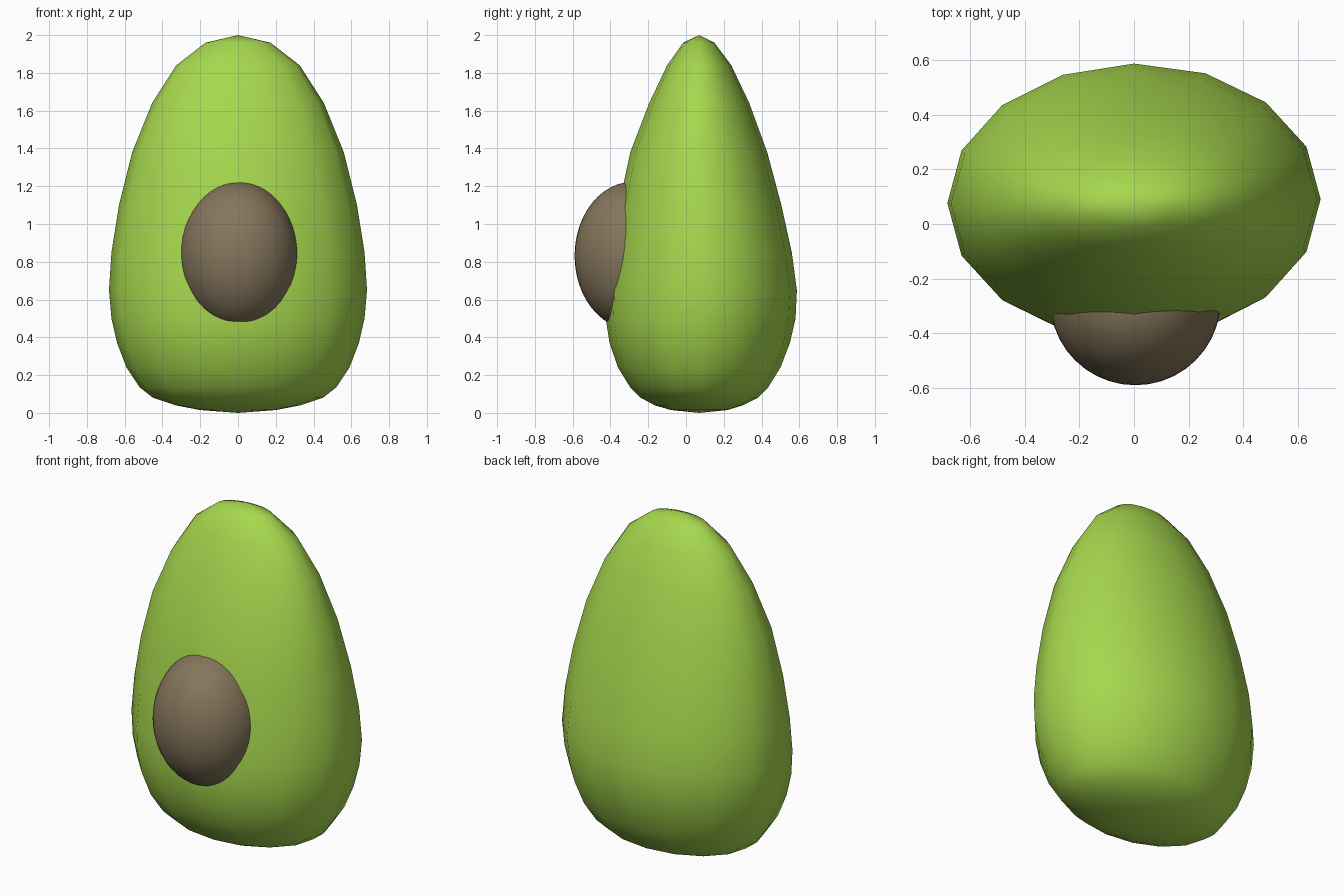
import bpy, bmesh, math

if "Cube" in bpy.data.objects:
    bpy.data.objects.remove(bpy.data.objects["Cube"])

SEGMENTS = 16


def material(name, colour):
    m = bpy.data.materials.new(name)
    m.diffuse_color = colour
    m.use_nodes = True
    m.node_tree.nodes["Principled BSDF"].inputs["Base Color"].default_value = m.diffuse_color
    return m


def finish(bm, name, mat):
    bmesh.ops.recalc_face_normals(bm, faces=bm.faces)
    mesh = bpy.data.meshes.new(name)
    bm.to_mesh(mesh)
    bm.free()
    for p in mesh.polygons:
        p.use_smooth = True
    mesh.materials.append(mat)
    ob = bpy.data.objects.new(name, mesh)
    bpy.context.collection.objects.link(ob)
    return ob


# Fruit body: stacked elliptical rings (z, half width, front y, back y)
rings = [
    (0.015, 0.20, -0.08, 0.22), (0.04, 0.33, -0.165, 0.30),
    (0.08, 0.45, -0.24, 0.38), (0.135, 0.52, -0.295, 0.435),
    (0.24, 0.59, -0.36, 0.50), (0.37, 0.64, -0.405, 0.55),
    (0.50, 0.67, -0.425, 0.58), (0.65, 0.683, -0.42, 0.587),
    (0.85, 0.67, -0.395, 0.56), (1.10, 0.63, -0.355, 0.505),
    (1.38, 0.56, -0.295, 0.43), (1.64, 0.455, -0.195, 0.335),
    (1.84, 0.327, -0.10, 0.24), (1.96, 0.172, -0.015, 0.15),
]
bm = bmesh.new()
loops = []
for z, half, front, back in rings:
    cy, ry = (front + back) / 2, (back - front) / 2
    loop = []
    for i in range(SEGMENTS):
        a = 2 * math.pi * i / SEGMENTS
        x = half * math.cos(a)
        loop.append(bm.verts.new((x, cy + ry * math.sin(a) + 0.011 * x, z)))
    loops.append(loop)
for low, high in zip(loops, loops[1:]):
    for i in range(SEGMENTS):
        j = (i + 1) % SEGMENTS
        bm.faces.new((low[i], low[j], high[j], high[i]))
for loop, z in ((loops[0], 0.0), (loops[-1], 2.0)):
    pole = bm.verts.new((0, 0.07, z))
    for i in range(SEGMENTS):
        bm.faces.new((loop[i], loop[(i + 1) % SEGMENTS], pole))
finish(bm, "fruit_body", material("green_flesh", (0.38, 0.68, 0.075, 1)))

# Stone: smooth ellipsoid half sunk into the front
bm = bmesh.new()
bmesh.ops.create_uvsphere(bm, u_segments=40, v_segments=24, radius=1)
bmesh.ops.scale(bm, vec=(0.312, 0.31, 0.392), verts=bm.verts)
stone = finish(bm, "stone", material("brown_stone", (0.235, 0.18, 0.105, 1)))
stone.location = (0.005, -0.28, 0.832)
